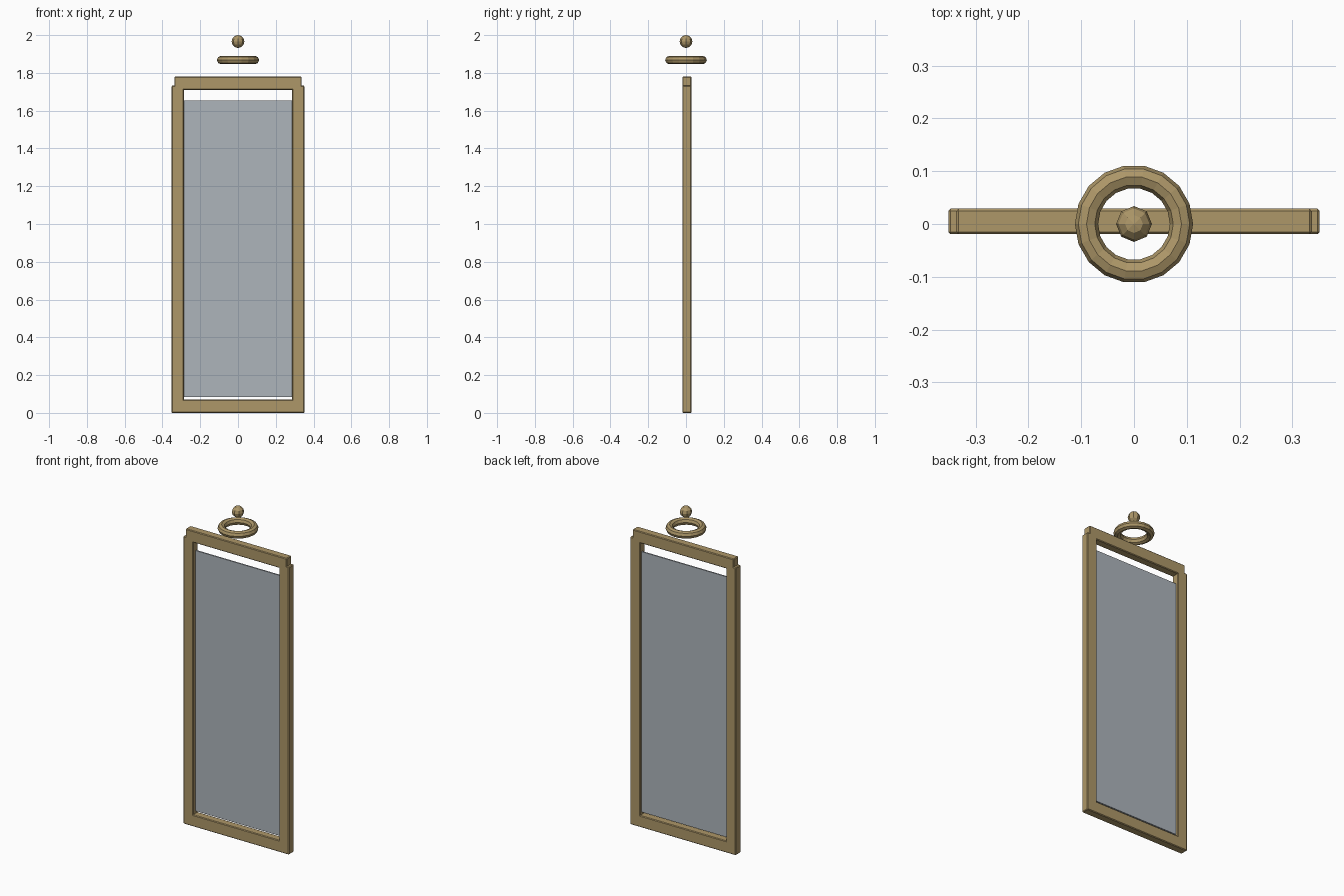
import bpy
import math

if "Cube" in bpy.data.objects:
    bpy.data.objects.remove(bpy.data.objects["Cube"])


def material(name, color):
    mat = bpy.data.materials.new(name)
    mat.diffuse_color = (*color, 1)
    mat.use_nodes = True
    mat.node_tree.nodes["Principled BSDF"].inputs["Base Color"].default_value = mat.diffuse_color
    return mat


brass = material("brass", (0.42, 0.31, 0.14))
silver = material("mirror_silver", (0.42, 0.46, 0.50))


def finish(name, mat):
    obj = bpy.context.object
    obj.name = name
    obj.data.materials.append(mat)
    return obj


def box(name, x, y, z, mat, bevel=0.0):
    """Box from (min, max) ranges on each axis, with optional edge chamfer."""
    ranges = (x, y, z)
    bpy.ops.mesh.primitive_cube_add(size=1, location=[(a + b) / 2 for a, b in ranges])
    obj = finish(name, mat)
    obj.scale = [b - a for a, b in ranges]
    bpy.ops.object.transform_apply(location=False, rotation=False, scale=True)
    if bevel:
        mod = obj.modifiers.new("edge_chamfer", "BEVEL")
        mod.width = bevel
        mod.segments = 1
    return obj


DEPTH = (-0.019, 0.029)
CHAMFER = 0.004

# Frame: two stiles and two rails
for side, x in (("left", (-0.352, -0.287)), ("right", (0.287, 0.352))):
    box(side + "_stile", x, DEPTH, (0, 1.732), brass, CHAMFER)
box("top_rail", (-0.337, 0.337), DEPTH, (1.71, 1.78), brass, CHAMFER)
box("bottom_rail", (-0.337, 0.337), DEPTH, (0, 0.07), brass, CHAMFER)

# Mirror pane, set between the stiles with gaps at top and bottom
box("mirror_pane", (-0.287, 0.287), (0.005, 0.013), (0.085, 1.653), silver)

# Floating crest: ring and ball finial
bpy.ops.mesh.primitive_torus_add(major_radius=0.09, minor_radius=0.022,
                                 major_segments=18, minor_segments=8,
                                 location=(0, 0, 1.868))
finish("crest_ring", brass)
bpy.ops.mesh.primitive_uv_sphere_add(segments=8, ring_count=6, radius=0.034,
                                     location=(0, 0, 1.966))
finish("ball_finial", brass)
